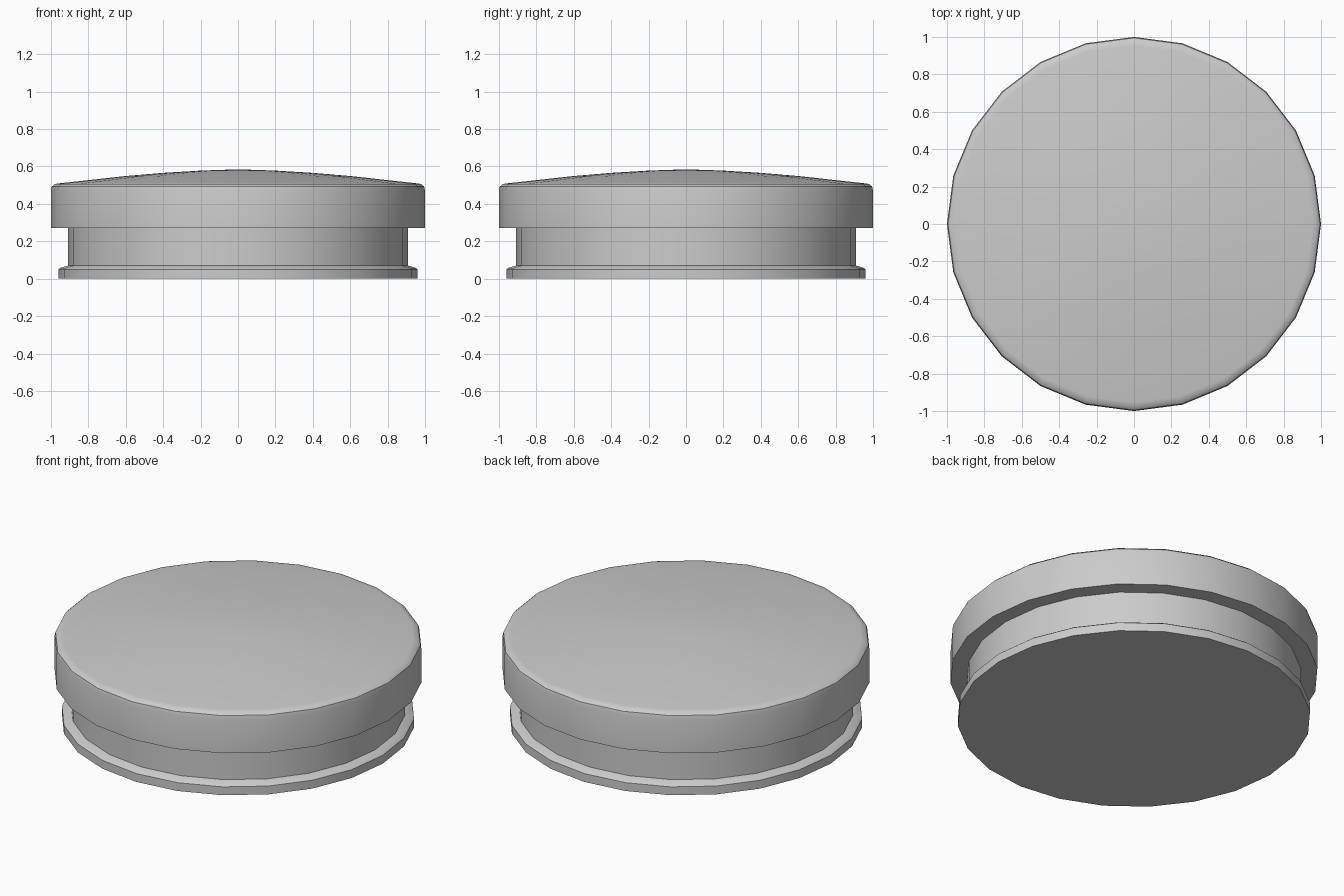
import bpy
import bmesh
from math import pi, radians
from mathutils import Vector

SIDES = 24

cube = bpy.data.objects.get("Cube")
if cube:
    bpy.data.objects.remove(cube, do_unlink=True)

grey = bpy.data.materials.new("plain grey")
grey.use_nodes = True
colour = (0.6, 0.6, 0.6, 1)
grey.diffuse_color = colour
grey.node_tree.nodes["Principled BSDF"].inputs["Base Color"].default_value = colour


def lathe(name, profile):
    """Spin an (r, z) profile that starts and ends on the axis."""
    bm = bmesh.new()
    verts = [bm.verts.new((r, 0, z)) for r, z in profile]
    edges = [bm.edges.new(pair) for pair in zip(verts, verts[1:])]
    bmesh.ops.spin(bm, geom=verts + edges, cent=(0, 0, 0), axis=(0, 0, 1),
                   angle=2 * pi, steps=SIDES, use_merge=True)
    bmesh.ops.remove_doubles(bm, verts=bm.verts, dist=0.0005)
    bmesh.ops.recalc_face_normals(bm, faces=bm.faces)
    mesh = bpy.data.meshes.new(name)
    bm.to_mesh(mesh)
    bm.free()
    mesh.materials.append(grey)
    obj = bpy.data.objects.new(name, mesh)
    bpy.context.collection.objects.link(obj)
    bpy.ops.object.select_all(action="DESELECT")
    obj.select_set(True)
    bpy.context.view_layer.objects.active = obj
    bpy.ops.object.shade_smooth_by_angle(angle=radians(35))
    return obj


# Domed cap with a rounded rim, stem below it, and a bevelled foot flange
lathe("stopper", [
    (0, 0.585), (0.2, 0.578), (0.4, 0.566), (0.6, 0.549), (0.8, 0.527),
    (0.955, 0.51), (0.98, 0.506), (0.995, 0.493), (1, 0.47), (1, 0.27),
    (0.91, 0.27), (0.91, 0.07), (0.95, 0.058), (0.96, 0.05),
    (0.96, 0), (0, 0)])
